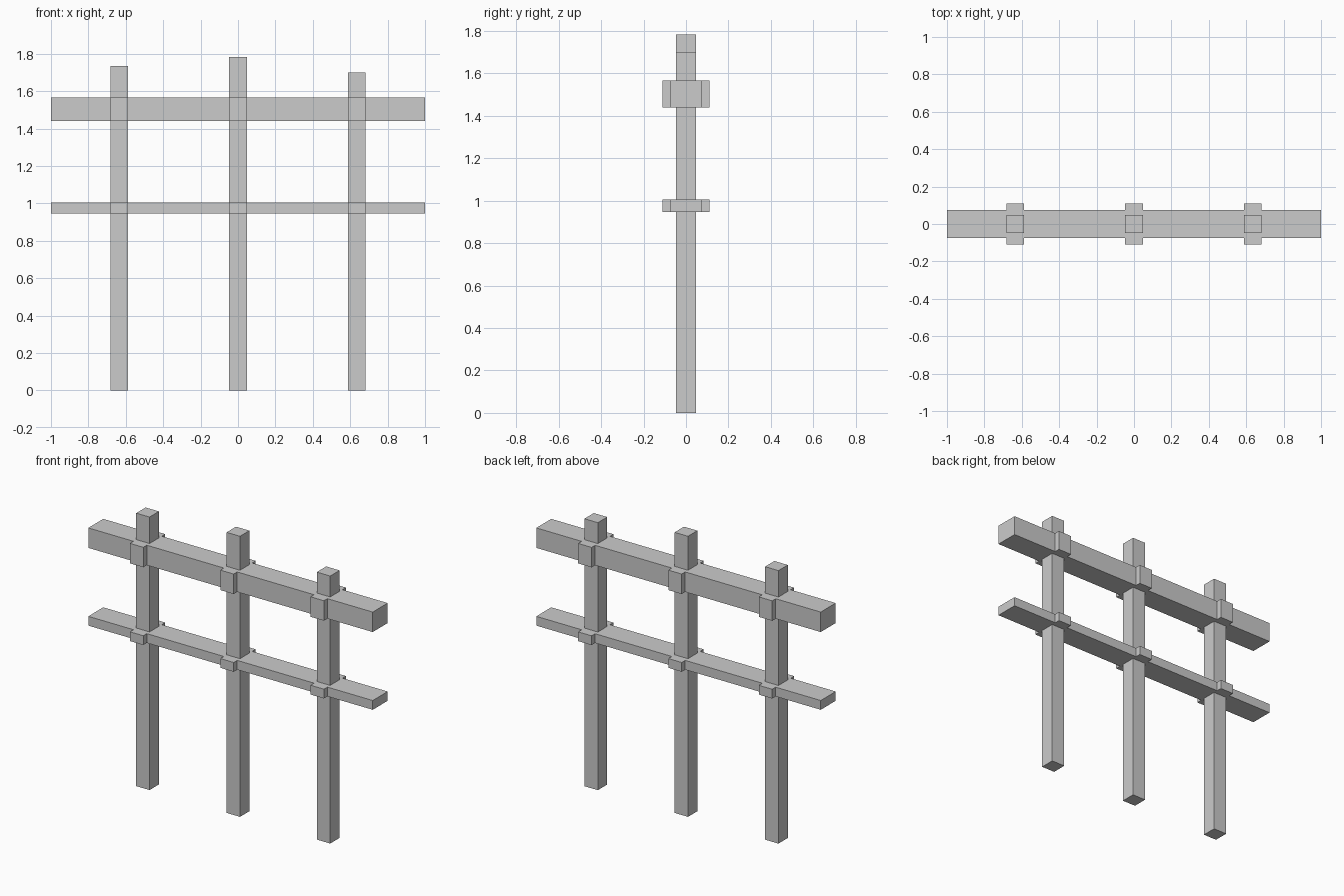
import bpy

if "Cube" in bpy.data.objects:
    bpy.data.objects.remove(bpy.data.objects["Cube"])


def box(name, x, y, z):
    """Box from (min, max) ranges on each axis."""
    bpy.ops.mesh.primitive_cube_add(size=1, location=[(a + b) / 2 for a, b in (x, y, z)])
    ob = bpy.context.object
    ob.name = name
    ob.scale = [b - a for a, b in (x, y, z)]
    bpy.ops.object.transform_apply(location=False, rotation=False, scale=True)
    return ob


HALF = 0.047          # half width of posts and blocks
RAIL_Y = 0.075        # half depth of rails
BLOCK_Y = 0.11        # outer face of blocks
posts = {"left": (-0.636, 1.735), "middle": (0.0, 1.783), "right": (0.634, 1.70)}
rails = {"upper": (1.44, 1.567), "lower": (0.946, 1.005)}

# Upright posts of differing height
for side, (x, top) in posts.items():
    box(f"{side}_post", (x - HALF, x + HALF), (-HALF, HALF), (0, top))

# Horizontal rails, with joint blocks on front and back at every post
for level, z in rails.items():
    box(f"{level}_rail", (-1, 1), (-RAIL_Y, RAIL_Y), z)
    for side, (x, _) in posts.items():
        span = (x - HALF, x + HALF)
        box(f"{level}_{side}_front_block", span, (-BLOCK_Y, -RAIL_Y), z)
        box(f"{level}_{side}_back_block", span, (RAIL_Y, BLOCK_Y), z)
